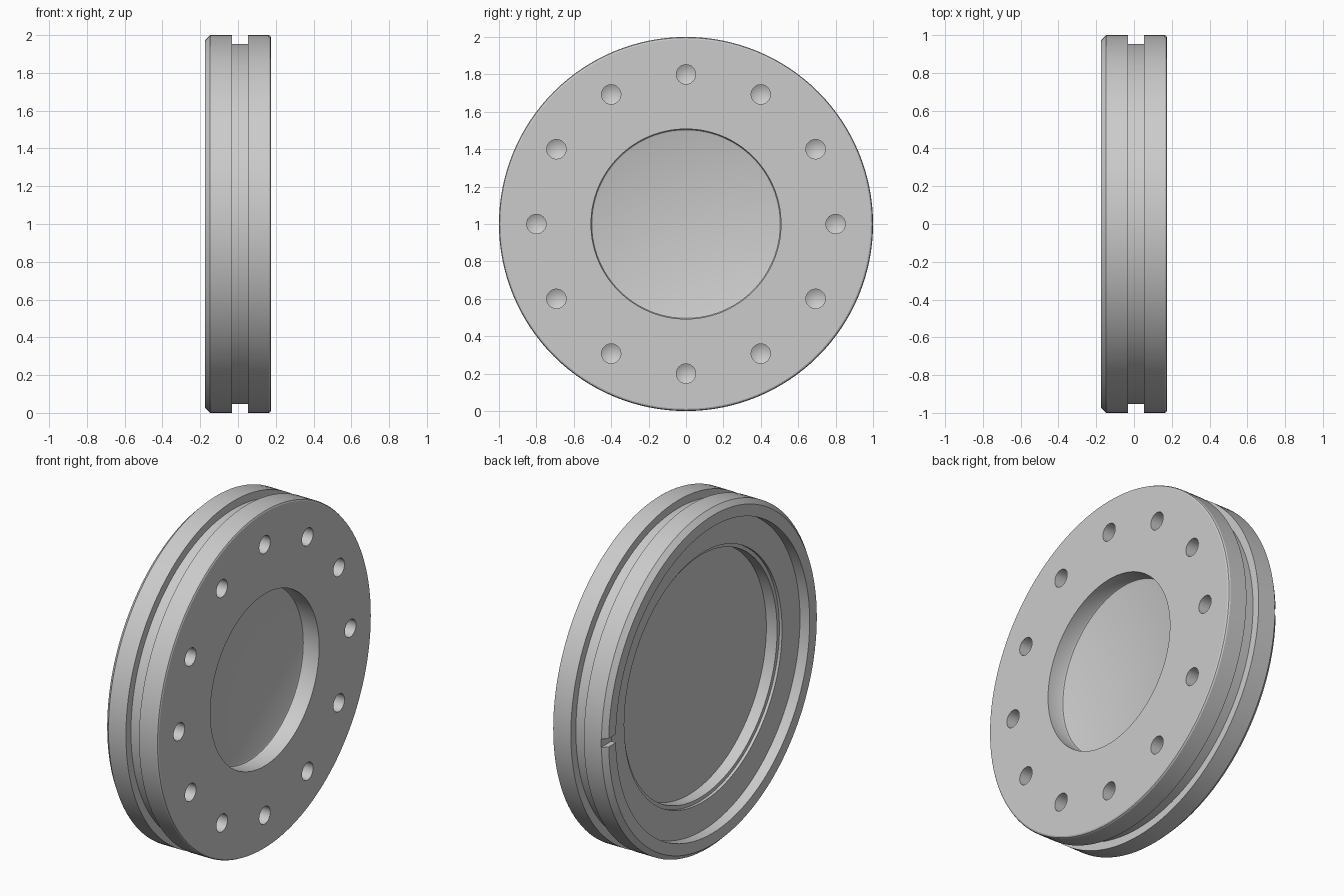
import bpy, bmesh
from math import pi, radians
from mathutils import Matrix, Vector

cube = bpy.data.objects.get("Cube")
if cube:
    bpy.data.objects.remove(cube, do_unlink=True)

metal = bpy.data.materials.new("light grey metal")
metal.use_nodes = True
GREY = (0.6, 0.6, 0.6, 1)
metal.diffuse_color = GREY
metal.node_tree.nodes["Principled BSDF"].inputs["Base Color"].default_value = GREY

CENTRE = Vector((0, 0, 1))


def lathe(bm, profile, steps, offset):
    """Turn (x, radius) points around the x axis, then move them."""
    verts = [bm.verts.new((x, 0, r)) for x, r in profile]
    edges = [bm.edges.new(pair) for pair in zip(verts, verts[1:])]
    bmesh.ops.spin(bm, geom=verts + edges, cent=(0, 0, 0), axis=(1, 0, 0),
                   angle=2 * pi, steps=steps, use_duplicate=False)
    bmesh.ops.remove_doubles(bm, verts=bm.verts, dist=0.0002)
    bmesh.ops.translate(bm, verts=bm.verts, vec=offset)
    bmesh.ops.recalc_face_normals(bm, faces=bm.faces)


def finish(bm, name):
    mesh = bpy.data.meshes.new(name)
    bm.to_mesh(mesh)
    bm.free()
    mesh.materials.append(metal)
    obj = bpy.data.objects.new(name, mesh)
    bpy.context.collection.objects.link(obj)
    return obj


# Turned body: front recess, grooved rim, chamfer and stepped rear recess
body_profile = [
    (0.07, 0), (0.07, 0.495), (0.074, 0.504), (0.083, 0.508), (0.175, 0.508),
    (0.175, 0.988), (0.171, 0.996), (0.163, 1.0),
    (0.053, 1.0), (0.053, 0.953), (-0.033, 0.953), (-0.033, 1.0),
    (-0.147, 1.0), (-0.175, 0.972), (-0.175, 0.905),
    (-0.112, 0.905), (-0.112, 0.737), (-0.095, 0.737), (-0.095, 0.715),
    (-0.025, 0.715), (-0.025, 0),
]
bm = bmesh.new()
lathe(bm, body_profile, 128, CENTRE)
body = finish(bm, "flanged_disc")

# Ring of twelve drilled holes with conical bottoms
drill_profile = [(0.025, 0), (0.055, 0.052), (0.25, 0.052), (0.25, 0)]
bm = bmesh.new()
lathe(bm, drill_profile, 24, Vector((0, 0, 0.8)))
drill = bm.verts[:] + bm.edges[:] + bm.faces[:]
for i in range(1, 12):
    copy = bmesh.ops.duplicate(bm, geom=drill)["geom"]
    bmesh.ops.rotate(bm, verts=[v for v in copy if isinstance(v, bmesh.types.BMVert)],
                     cent=(0, 0, 0), matrix=Matrix.Rotation(radians(30 * i), 3, 'X'))
bmesh.ops.translate(bm, verts=bm.verts, vec=CENTRE)
holes = finish(bm, "hole_cutter")

# Small notch through the rear rim
bm = bmesh.new()
bmesh.ops.create_cube(bm, size=1, matrix=Matrix.Translation((-0.175, 0.95, 1))
                      @ Matrix.Diagonal((0.06, 0.2, 0.05, 1)))
notch = finish(bm, "notch_cutter")

# Cut the holes and notch, then shade
bpy.ops.object.select_all(action='DESELECT')
body.select_set(True)
bpy.context.view_layer.objects.active = body
for cutter in (holes, notch):
    cutter.hide_render = True
    mod = body.modifiers.new("cut", 'BOOLEAN')
    mod.operation = 'DIFFERENCE'
    mod.solver = 'EXACT'
    mod.object = cutter
    bpy.ops.object.modifier_apply(modifier=mod.name)
    bpy.data.objects.remove(cutter, do_unlink=True)
bpy.ops.object.shade_smooth_by_angle(angle=radians(25))
